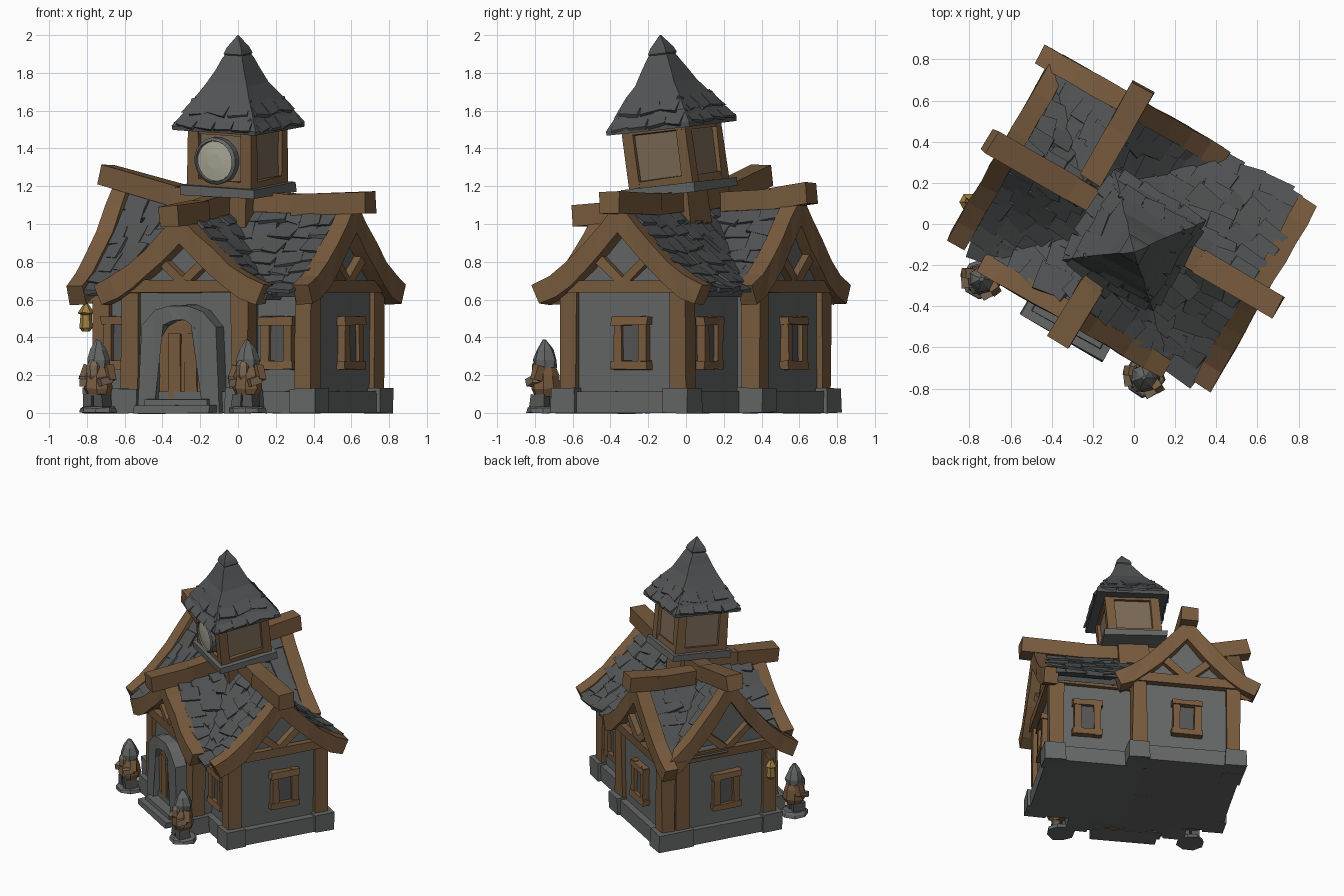
import bpy, bmesh, random
from math import radians, pi, cos, sin
from mathutils import Matrix, Vector

if "Cube" in bpy.data.objects:
    bpy.data.objects.remove(bpy.data.objects["Cube"])

random.seed(4)
T = Matrix.Translation
def R(deg, axis='Z'):
    return Matrix.Rotation(radians(deg), 4, axis)

def material(name, col):
    m = bpy.data.materials.new(name)
    m.diffuse_color = (*col, 1)
    m.use_nodes = True
    m.node_tree.nodes["Principled BSDF"].inputs["Base Color"].default_value = m.diffuse_color
    return m
WOOD = material("wood", (.19, .105, .048))
STONE = material("stone", (.13, .135, .135))
SLATE = material("slate", (.085, .09, .092))
TAN = material("tan_panel", (.2, .145, .095))
GLASS = material("clock_face", (.42, .41, .32))
DARK = material("dark_pane", (.09, .09, .09))
GOLD = material("lantern_gold", (.35, .22, .05))

# ---------- helpers ----------
def finish(name, bm, mat, M, jit=.005):
    # hand-made wobble, then bake the placement into the mesh
    for v in bm.verts:
        v.co += Vector([random.uniform(-jit, jit) for _ in range(3)])
    bmesh.ops.recalc_face_normals(bm, faces=bm.faces)
    bm.transform(M)
    me = bpy.data.meshes.new(name)
    bm.to_mesh(me)
    bm.free()
    me.materials.append(mat)
    ob = bpy.data.objects.new(name, me)
    bpy.context.collection.objects.link(ob)
    return ob

def block(bm, size, M):
    bmesh.ops.create_cube(bm, size=1, matrix=M @ Matrix.Diagonal((*size, 1)))

def box(name, lo, hi, mat, M, jit=.005):
    lo, hi = Vector(lo), Vector(hi)
    bm = bmesh.new()
    block(bm, hi - lo, T((lo + hi) / 2))
    return finish(name, bm, mat, M, jit)

def bar(name, a, b, w, h, mat, M):
    a, b = Vector(a), Vector(b)
    bm = bmesh.new()
    block(bm, (w, (b - a).length, h), T((a + b) / 2) @ (b - a).to_track_quat('Y', 'Z').to_matrix().to_4x4())
    return finish(name, bm, mat, M)

def prism(name, pts, y0, y1, mat, M, jit=.003):
    bm = bmesh.new()
    a, b = [[bm.verts.new((x, y, z)) for x, z in pts] for y in (y0, y1)]
    for i in range(len(pts)):
        bm.faces.new((a[i-1], a[i], b[i], b[i-1]))
    caps = [bm.faces.new(a), bm.faces.new(b)]
    bmesh.ops.triangulate(bm, faces=caps)
    return finish(name, bm, mat, M, jit)

def lathe(name, prof, n, mat, M, jit=.004):
    bm = bmesh.new()
    rings = [[bm.verts.new((r * cos(2 * pi * (i + .5) / n), r * sin(2 * pi * (i + .5) / n), z))
              for i in range(n)] for r, z in prof]
    for a, b in zip(rings, rings[1:]):
        for i in range(n):
            bm.faces.new((a[i], a[(i + 1) % n], b[(i + 1) % n], b[i]))
    bm.faces.new(rings[0])
    bm.faces.new(rings[-1])
    return finish(name, bm, mat, M, jit)

def slate(bm, c, k, side, size):
    # one roof slate lying on a slope k, its lower end lifted
    D = Vector((side, 0, -k)).normalized()
    Y = Vector((0, side, 0))
    B = Matrix((D, Y, D.cross(Y))).transposed().to_4x4()
    block(bm, size, T(c) @ B @ R(random.uniform(-10, 0), 'Y') @ R(random.uniform(-14, 14)))

HALF, EAVE, MID = .51, .65, 1.09
def height(x, ridge):
    return EAVE + (ridge - EAVE) * max(0, 1 - abs(x) / HALF) ** 1.35

def window(name, M, w=.2, h=.28):
    box(name + "_pane", (-w/2+.02, -.02, -h/2+.02), (w/2-.02, .02, h/2-.02), DARK, M)
    for s in (-1, 1):
        box(name + "_jamb", (s*(w/2-.025)-.025, -.045, -h/2), (s*(w/2-.025)+.025, .02, h/2), WOOD, M)
        box(name + "_rail", (-w/2-.01, -.05, s*(h/2-.022)-.022), (w/2+.01, .02, s*(h/2-.022)+.022), WOOD, M)

# ---------- four gabled wings: name, turn, sideways shift, wall, barge, ridge end, ridge z, beam lift ----------
WINGS = [("front", 0, -.03, .49, .58, .68, 1.03, .01), ("right", 90, 0, .64, .73, .81, 1.09, .025),
         ("left", -90, 0, .64, .75, .81, 1.22, .04), ("back", 180, .29, .47, .54, .60, 1.13, .035)]
HOUSE = R(-30)
for name, turn, c, d, b, r, zr, lift in WINGS:
    M = HOUSE @ R(turn) @ T((c, 0, 0))
    cross = name in ("front", "back")
    xmax = .41 if name == "back" else HALF if cross else .47
    ridge = lambda y: MID + (zr - MID) * (y / b) ** 2
    W = .355
    # walls, plinth, corner stones
    box(name + "_walls", (-W, -d, .05), (W, 0, .7), STONE, M, .003)
    box(name + "_plinth", (-W-.045, -d-.05, 0), (W+.045, 0, .115), STONE, M, .002)
    for s in (-1, 1):
        box(name + "_corner_stone", (s*(W-.01)-.075, -d-.07, 0), (s*(W-.01)+.075, -d+.08, .13), STONE, M)
        box(name + "_corner_post", (s*(W-.02)-.05, -d-.03, .115), (s*(W-.02)+.05, -d+.07, .7), WOOD, M, .007)
        bar(name + "_gable_brace", (0, -d-.02, .69), (s*.17, -d-.02, .84), .05, .05, WOOD, M)
        bar(name + "_eave_beam", (s*W, -d, .67), (s*W, 0, .67), .06, .07, WOOD, M)
    bar(name + "_tie_beam", (-W-.03, -d-.01, .67), (W+.03, -d-.01, .67), .08, .065, WOOD, M)
    # gable infill and curved barge boards
    xs = [HALF * i / 5 for i in range(-5, 6)]
    prism(name + "_gable", [(-.36, .66)] + [(x, height(x, zr) - .05) for x in xs[2:-2]] + [(.36, .66)],
          -d, -d + .06, STONE, M)
    top = [(x * 1.02, height(x, zr) + .025) for x in xs]
    low = [(x * .93, height(x, zr) - .075 - .06 * (1 - abs(x) / HALF)) for x in reversed(xs)]
    prism(name + "_barge_board", top + low, -b, -b + .1, WOOD, M, .005)
    # ridge beam, sagging towards the tower
    z_in = ridge(-.36) + lift - .01
    bar(name + "_ridge_beam", (0, -r, zr + lift), (0, -.36, z_in), .12, .11, WOOD, M)
    bar(name + "_ridge_beam_inner", (0, -.38, z_in), (0, -.08, MID + .03), .115, .105, WOOD, M)
    # roof deck
    bm = bmesh.new()
    grid = []
    for j in range(7):
        y = -(b - .06) * (1 - j / 6)
        row = [max(-.47, min(x, xmax)) for x in xs]
        grid.append([bm.verts.new((x, y, height(x, ridge(y)) - .02)) for x in row])
    for p, q in zip(grid, grid[1:]):
        for i in range(len(xs) - 1):
            bm.faces.new((p[i], p[i+1], q[i+1], q[i]))
    ob = finish(name + "_roof_deck", bm, SLATE, M, 0)
    ob.modifiers.new("thickness", 'SOLIDIFY').thickness = .035
    # slates, left out where another wing's roof covers them
    bm = bmesh.new()
    for side in (-1, 1):
        for k in range(7):
            y = -b + .12 + random.uniform(0, .05)
            while y < .04:
                x = .045 + .07 * k + random.uniform(-.012, .012)
                wid = random.uniform(.1, .16)
                z = height(x, ridge(y))
                if cross:
                    cover = height(y, MID)
                else:
                    u, v = (-y, side) if name == "right" else (y, -side)
                    off = u + (.03 if v < 0 else .29)
                    cover = height(off, MID) if abs(off) < .48 else 0
                if z > cover - .03 and side * x < (xmax if cross else HALF):
                    slope = (height(x - .03, ridge(y)) - height(x + .03, ridge(y))) / .06
                    slate(bm, (side * x, y, z + .005), slope, side,
                          (random.uniform(.12, .15), wid, .024))
                y += wid * .92
    finish(name + "_slates", bm, SLATE, M, .008)
    if name != "front":
        window(name + "_window", M @ T((.05 if name == "right" else 0, -d, .37)))

for x, turn in ((.46, 0), (-.5, 0), (-.4, 180)):
    window("side_window", HOUSE @ R(turn) @ T((x, -.355, .37)), .19)

# ---------- door ----------
M = HOUSE @ T((-.03, 0, 0))
half = [(.25, 0), (.23, .46), (.15, .54), (.06, .57)]
inner = [(.145, 0), (.145, .38), (.09, .46), (.03, .49)]
mir = lambda p: [(-x, z) for x, z in p]
prism("door_arch", mir(half) + half[::-1] + inner + mir(inner)[::-1], -.575, -.47, STONE, M, .006)
prism("door", mir(inner) + inner[::-1], -.53, -.47, WOOD, M)
for x in (-.05, .05):
    box("door_plank", (x-.035, -.54, .08), (x+.035, -.5, .42), WOOD, M)
box("lower_step", (-.23, -.655, 0), (.23, -.5, .04), STONE, M)
box("upper_step", (-.19, -.61, .03), (.19, -.5, .075), STONE, M)

# ---------- leaning clock tower ----------
M = T((0, -.035, 1.175)) @ R(7, 'X') @ HOUSE
box("tower_neck", (-.11, -.11, -.2), (.11, .11, .02), WOOD, M)
box("tower_ledge", (-.225, -.225, -.01), (.225, .225, .04), STONE, M)
box("tower_walls", (-.17, -.17, .03), (.17, .17, .38), TAN, M, .002)
for a in range(4):
    Q = M @ R(90 * a)
    box("tower_post", (-.195, -.195, .03), (-.13, -.13, .38), WOOD, Q)
    bar("tower_top_rail", (-.18, -.175, .345), (.18, -.175, .345), .03, .05, WOOD, Q)
    bar("tower_bottom_rail", (-.18, -.175, .055), (.18, -.175, .055), .03, .04, WOOD, Q)
Q = M @ T((-.02, -.165, .18)) @ R(90, 'X')
lathe("clock_rim", [(.125, 0), (.125, .045), (.11, .055), (.105, .04)], 20, STONE, Q, .001)
lathe("clock_dial", [(.108, 0), (.108, .043), (.04, .05)], 20, GLASS, Q, 0)
prof = [(.19, .34), (.255, .335), (.258, .36), (.21, .43), (.22, .425), (.16, .52),
        (.12, .58), (.088, .65), (.06, .71), (.04, .75)]
lathe("tower_roof", [(s * 1.414, z) for s, z in prof], 4, SLATE, M, .004)
lathe("roof_finial", [(s * 1.414, z) for s, z in ((.04, .71), (.056, .735), (.045, .765), (.002, .832))], 4, SLATE, M, .001)
for a in range(4):
    bm = bmesh.new()
    for s, z, k, n in ((.23, .39, 1.1, 4), (.188, .465, 1.5, 3)):
        for i in range(n):
            w = 1.9 * s / n
            slate(bm, (s, w * (i + .5 - n / 2), z), k, 1, (.1, w * .97, .016))
    finish("tower_slates", bm, SLATE, M @ R(90 * a), .004)

# ---------- lantern on the left wall ----------
M = HOUSE @ T((-.75, -.31, 0))
bar("lantern_bracket", (.1, 0, .59), (-.02, 0, .59), .02, .02, WOOD, M)
lathe("lantern", [(.02, .43), (.035, .45), (.03, .52), (.045, .53), (.01, .58)], 6, GOLD, M, .001)

# ---------- two hooded statues by the door ----------
for x, y in ((-.74, -.27), (.05, -.745)):
    M = T((x, y, 0)) @ HOUSE
    lathe("statue_base", [(.1, 0), (.095, .025), (.08, .035)], 8, STONE, M)
    lathe("statue_tunic", [(.06, .09), (.078, .13), (.07, .2), (.05, .26)], 8, WOOD, M)
    lathe("statue_hood", [(.06, .24), (.065, .28), (.045, .335), (.01, .385)], 7, STONE, M)
    lathe("statue_beard", [(.008, .15), (.035, .2), (.04, .25), (.02, .28)], 6, TAN, M @ T((0, -.045, 0)))
    for s in (-1, 1):
        box("statue_boot", (s*.035-.027, -.06, .03), (s*.035+.027, .03, .1), DARK, M)
        bar("statue_upper_arm", (s*.06, 0, .25), (s*.085, -.01, .17), .045, .05, WOOD, M)
        bar("statue_forearm", (s*.085, -.01, .18), (s*.05, -.07, .16), .04, .04, TAN, M)
